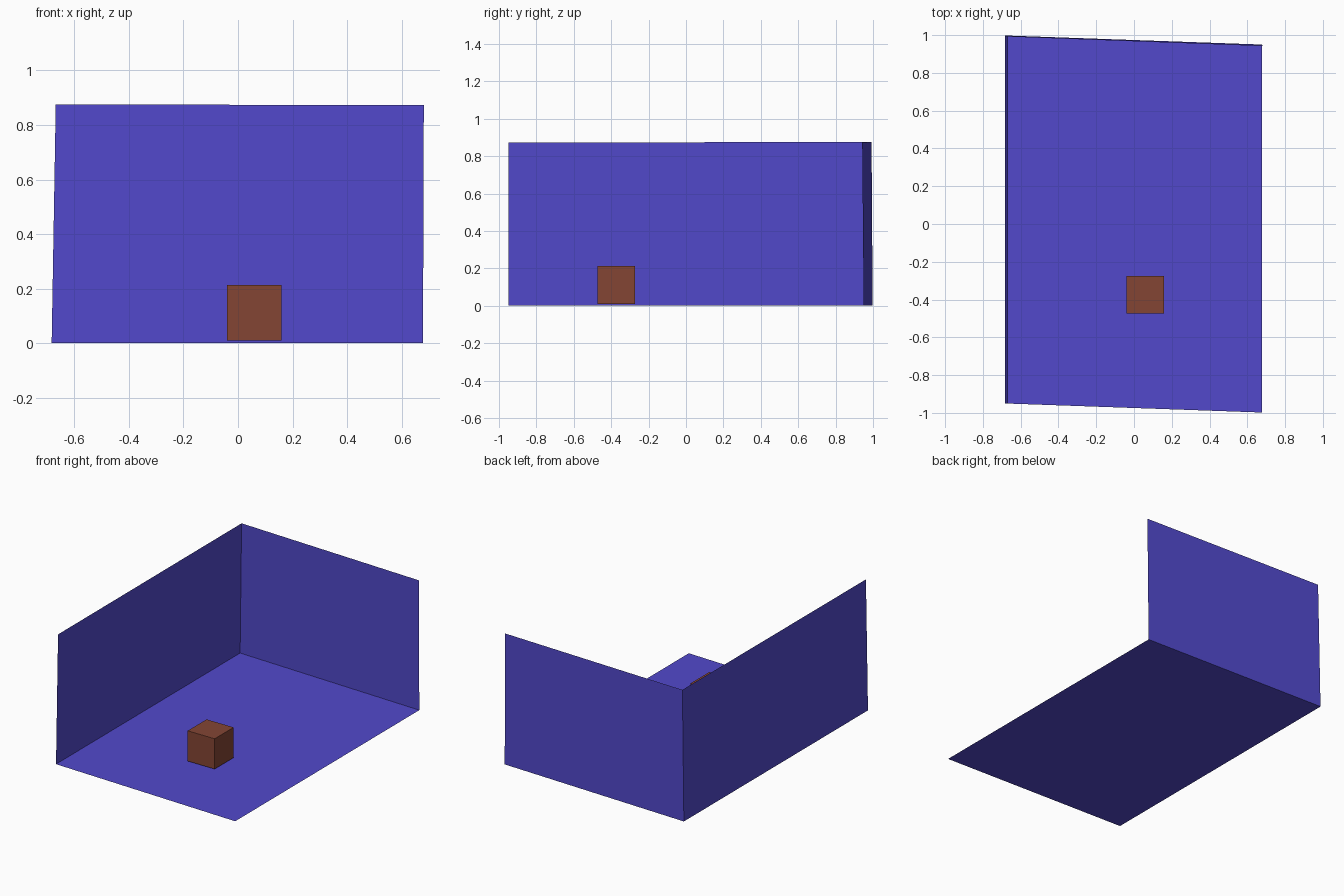
import bpy

if "Cube" in bpy.data.objects:
    bpy.data.objects.remove(bpy.data.objects["Cube"])


def material(name, color):
    mat = bpy.data.materials.new(name)
    mat.diffuse_color = (*color, 1)
    mat.use_nodes = True
    mat.node_tree.nodes["Principled BSDF"].inputs["Base Color"].default_value = mat.diffuse_color
    return mat


def sheet(name, corners, mat):
    mesh = bpy.data.meshes.new(name)
    mesh.from_pydata(corners, [], [(0, 1, 2, 3)])
    mesh.materials.append(mat)
    obj = bpy.data.objects.new(name, mesh)
    bpy.context.collection.objects.link(obj)
    return obj


purple = material("purple", (0.084, 0.066, 0.60))
brown = material("brown", (0.23, 0.06, 0.034))

# Slightly skewed room corners: floor level and wall tops
front_left = (-0.683, -0.95, 0)
front_right = (0.678, -0.998, 0)
back_right = (0.678, 0.95, 0)
back_left = (-0.683, 0.998, 0)
front_left_top = (-0.668, -0.95, 0.873)
back_left_top = (-0.668, 0.992, 0.875)
back_right_top = (0.681, 0.942, 0.873)

# Thin sheets, facing into the room
sheet("floor", [front_left, front_right, back_right, back_left], purple)
sheet("left_wall", [front_left, back_left, back_left_top, front_left_top], purple)
sheet("back_wall", [back_left, back_right, back_right_top, back_left_top], purple)

# Small box hovering just above the floor
bpy.ops.mesh.primitive_cube_add(size=1, location=(0.059, -0.374, 0.112))
box = bpy.context.object
box.name = "box"
box.scale = (0.20, 0.20, 0.203)
box.data.materials.append(brown)
